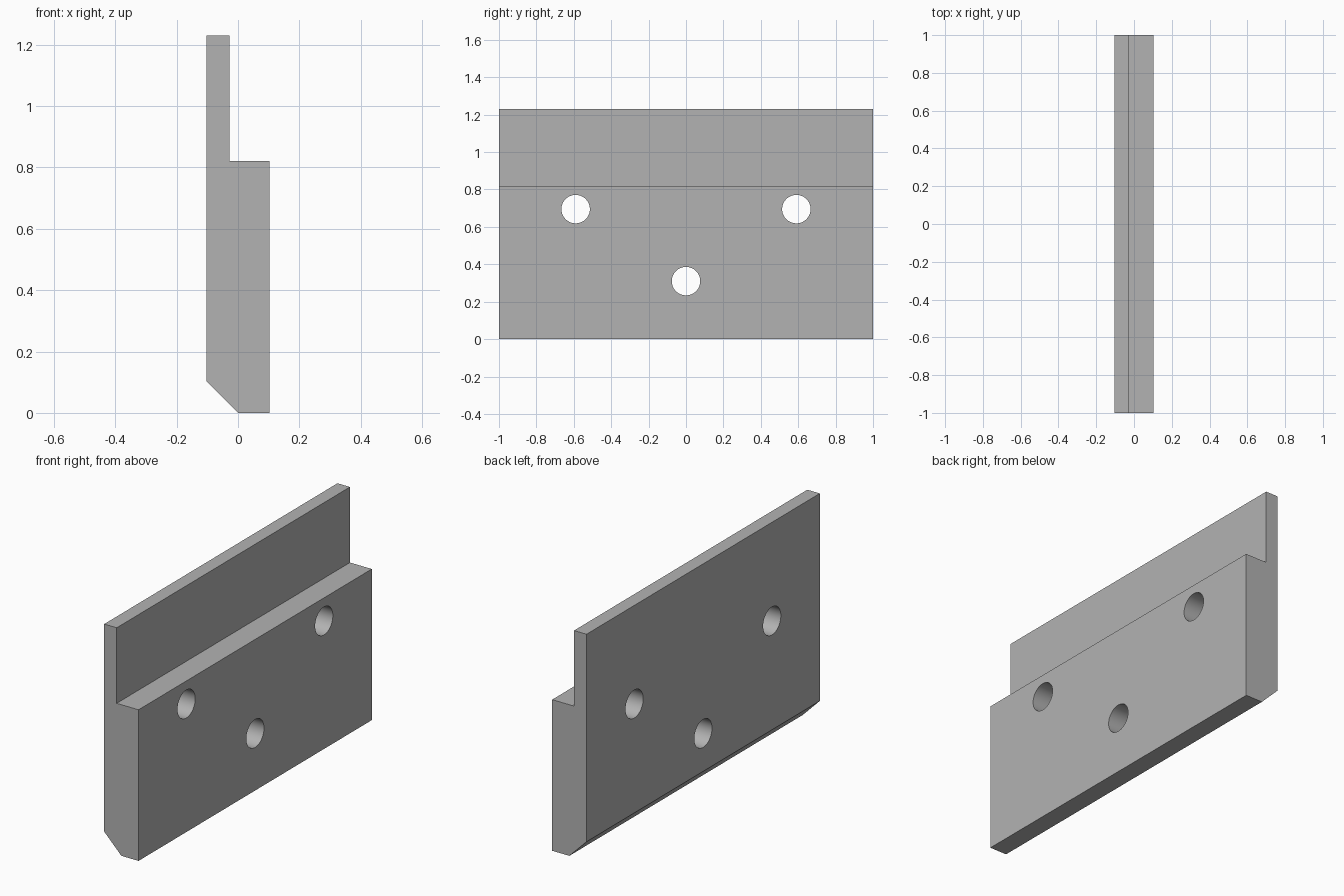
import bpy
import bmesh
import math

cube = bpy.data.objects.get("Cube")
if cube:
    bpy.data.objects.remove(cube, do_unlink=True)

HALF_LENGTH = 1.0
HOLE_RADIUS = 0.076
HOLES = [(-0.59, 0.695), (0.59, 0.695), (0.0, 0.31)]  # y, z

# Plain grey metal
grey = bpy.data.materials.new("grey_metal")
grey.use_nodes = True
colour = (0.45, 0.45, 0.45, 1.0)
grey.diffuse_color = colour
grey.node_tree.nodes["Principled BSDF"].inputs["Base Color"].default_value = colour

# Stepped, chamfered profile (x, z) extruded along y
profile = [(0.0, 0.0), (0.103, 0.0), (0.103, 0.82), (-0.028, 0.82),
           (-0.028, 1.23), (-0.103, 1.23), (-0.103, 0.104)]
bm = bmesh.new()
end = bm.faces.new([bm.verts.new((x, -HALF_LENGTH, z)) for x, z in profile])
extruded = bmesh.ops.extrude_face_region(bm, geom=[end])["geom"]
bmesh.ops.translate(bm, vec=(0, 2 * HALF_LENGTH, 0),
                    verts=[v for v in extruded if isinstance(v, bmesh.types.BMVert)])
bmesh.ops.recalc_face_normals(bm, faces=bm.faces)
mesh = bpy.data.meshes.new("stepped_plate")
bm.to_mesh(mesh)
bm.free()
mesh.materials.append(grey)
plate = bpy.data.objects.new("stepped_plate", mesh)
bpy.context.collection.objects.link(plate)

# Round bolt holes drilled through the thickness
cutters = []
for y, z in HOLES:
    bpy.ops.mesh.primitive_cylinder_add(vertices=64, radius=HOLE_RADIUS, depth=0.6,
                                        location=(0, y, z), rotation=(0, math.pi / 2, 0))
    cutter = bpy.context.object
    cutter.name = "hole_cutter"
    cutter.hide_render = True
    cutter.data.materials.append(grey)
    cutters.append(cutter)
    drill = plate.modifiers.new("bolt_hole", "BOOLEAN")
    drill.operation = "DIFFERENCE"
    drill.solver = "EXACT"
    drill.object = cutter

bpy.ops.object.select_all(action="DESELECT")
bpy.context.view_layer.objects.active = plate
plate.select_set(True)
for name in [m.name for m in plate.modifiers]:
    bpy.ops.object.modifier_apply(modifier=name)
for cutter in cutters:
    bpy.data.objects.remove(cutter, do_unlink=True)

# Smooth hole walls, crisp plate edges
bpy.ops.object.shade_smooth_by_angle(angle=math.radians(30))
